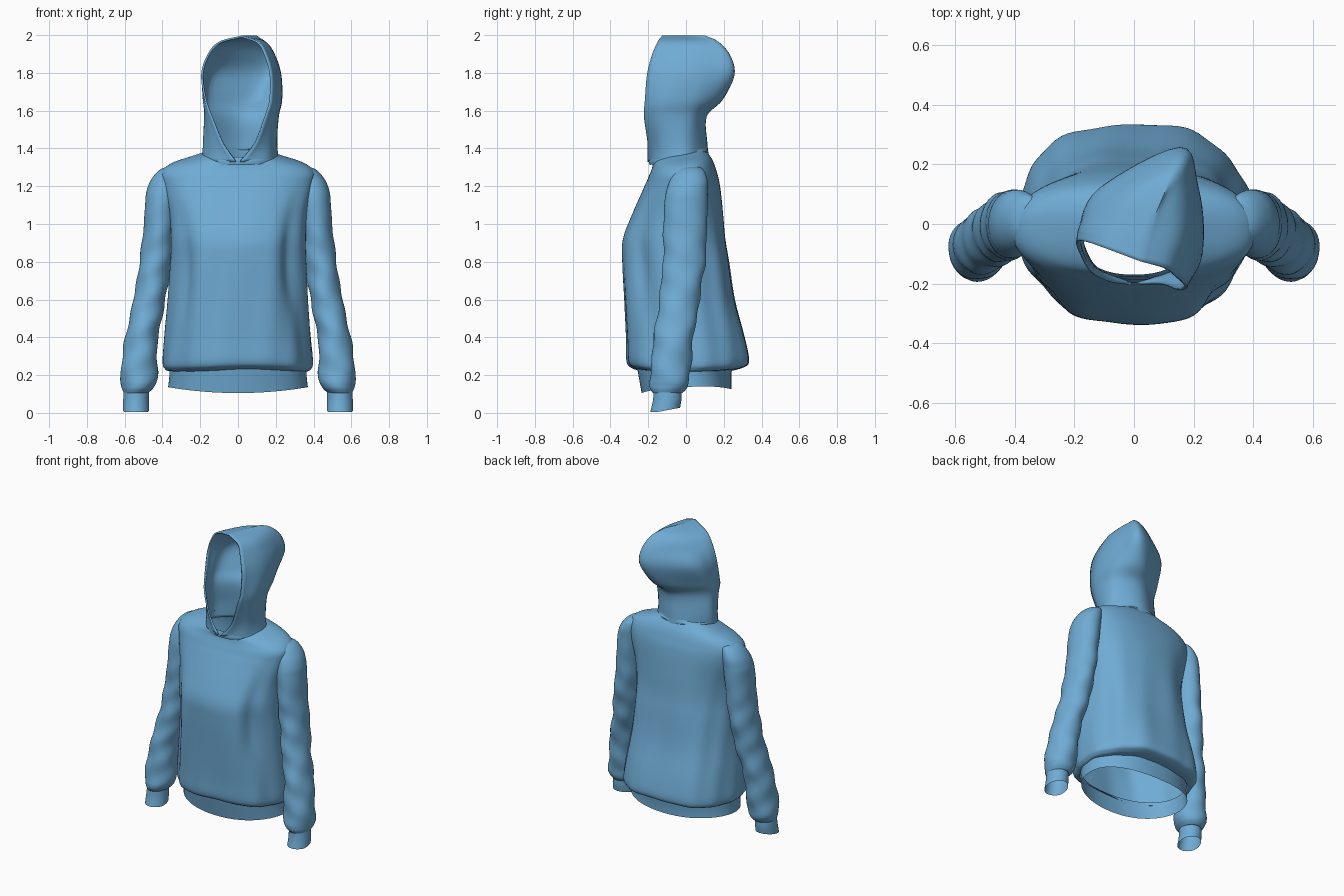
import bpy, bmesh, math
from mathutils import Vector

if "Cube" in bpy.data.objects:
    bpy.data.objects.remove(bpy.data.objects["Cube"])

# Blue cloth
cloth = bpy.data.materials.new("blue_cloth")
cloth.diffuse_color = (0.16, 0.41, 0.66, 1)
cloth.use_nodes = True
cloth.node_tree.nodes["Principled BSDF"].inputs["Base Color"].default_value = cloth.diffuse_color


def spline(rows, n):
    """Resample a list of number tuples with a Catmull-Rom curve, n steps per span."""
    v = [Vector(r) for r in rows]
    v = [v[0] * 2 - v[1]] + v + [v[-1] * 2 - v[-2]]
    out = []
    for i in range(1, len(v) - 2):
        a, b, c, d = v[i - 1:i + 3]
        for k in range(n):
            t = k / n
            out.append(b + (c - a) * (t / 2) + (a * 2 - b * 5 + c * 4 - d) * (t * t / 2)
                       + (b * 3 - a - c * 3 + d) * (t ** 3 / 2))
    return out + [v[-2]]


def loft(name, rings, closed=True, thickness=0):
    """Skin a stack of equally long point rows."""
    bm = bmesh.new()
    vs = [[bm.verts.new(p) for p in ring] for ring in rings]
    n = len(rings[0])
    for lo, hi in zip(vs, vs[1:]):
        for j in range(n if closed else n - 1):
            k = (j + 1) % n
            bm.faces.new((lo[j], lo[k], hi[k], hi[j]))
    bmesh.ops.remove_doubles(bm, verts=bm.verts, dist=0.0005)
    bmesh.ops.recalc_face_normals(bm, faces=bm.faces)
    me = bpy.data.meshes.new(name)
    bm.to_mesh(me)
    bm.free()
    me.materials.append(cloth)
    ob = bpy.data.objects.new(name, me)
    bpy.context.collection.objects.link(ob)
    if thickness:
        mod = ob.modifiers.new("thickness", 'SOLIDIFY')
        mod.thickness = thickness
        mod.offset = 0
    bpy.ops.object.select_all(action='DESELECT')
    ob.select_set(True)
    bpy.context.view_layer.objects.active = ob
    bpy.ops.object.shade_smooth_by_angle(angle=math.radians(50))
    return ob


def oval(cx, cy, z, rx, ry, power=2.0, n=64, fold=None):
    """Superellipse ring; fold(angle, z) scales the radius for cloth folds."""
    pts = []
    for i in range(n):
        a = 2 * math.pi * i / n
        c, s = math.cos(a), math.sin(a)
        f = 1 + (fold(a, z) if fold else 0)
        pts.append(Vector((cx + math.copysign(abs(c) ** (2 / power), c) * rx * f,
                           cy + math.copysign(abs(s) ** (2 / power), s) * ry * f, z)))
    return pts


# Torso: z, half width, front y, back y
torso = [(0.225, .365, -.25, .245), (0.235, .38, -.285, .30), (0.27, .392, -.315, .337),
         (0.40, .382, -.32, .315), (0.60, .365, -.33, .262), (0.80, .355, -.338, .23),
         (0.92, .355, -.333, .21), (1.05, .365, -.285, .197), (1.2, .40, -.22, .18),
         (1.27, .405, -.195, .16), (1.315, .355, -.18, .14), (1.35, .25, -.176, .115),
         (1.37, .185, -.17, .10)]


def bump(x, width):
    return math.exp(-(x / width) ** 2)


def torso_fold(a, z):
    """Soft vertical folds plus a crease below each armhole at the front."""
    fade = max(0, min(1, (1.25 - z) / 0.5))
    crease = (bump(a - math.radians(322), .2) + bump(a - math.radians(218), .2)) * bump(z - .78, .25)
    return fade * (0.016 * math.sin(6 * a + 3 * z) + 0.008 * math.sin(13 * a - 4 * z)) - .10 * crease


rings = []
for z, w, f, b in spline(torso, 5):
    ring = oval(0, (f + b) / 2, z, w, (b - f) / 2, 2.35, 96, torso_fold)
    for p in ring:
        if z > 1.2:
            p.z += (p.y + .04) * 0.2 * (z - 1.2) / 0.17
        if z < 0.4:
            p.z += 0.006 * math.sin(9 * p.x + 1) * (0.4 - z) / 0.2
    rings.append(ring)
loft("torso", rings)

# Ribbed waistband, dipping at the centre front
rings = []
for z, w, f, b in [(.245, .365, -.26, .255), (.19, .362, -.25, .24), (.105, .37, -.235, .24)]:
    ring = oval(0, (f + b) / 2, z, w, (b - f) / 2, 2.2, 96)
    for p in ring:
        p.z += 0.03 * (p.x / w) ** 2 * (.25 - z) / .14 + 0.02 * (p.y > 0) * p.y / .24
    rings.append(ring)
loft("waistband", rings)

# Sleeves and cuffs: z, centre x, centre y, radius x, radius y
sleeve = [(1.31, .33, .02, .01, .02), (1.29, .355, .02, .055, .07), (1.235, .385, .015, .075, .098),
          (1.17, .40, .005, .085, .11), (1.1, .407, 0, .085, .115), (.95, .42, -.005, .083, .115),
          (.8, .437, -.01, .085, .112), (.6, .468, -.035, .085, .107), (.4, .51, -.065, .087, .105),
          (.2, .525, -.085, .097, .105), (.14, .53, -.09, .09, .098), (.11, .537, -.095, .07, .08),
          (.105, .54, -.10, .062, .07)]
cuff = [(.12, .538, -.097, .066, .073), (.06, .54, -.10, .068, .076), (.005, .54, -.11, .07, .079)]


def sleeve_fold(a, z):
    fade = max(0, min(1, (1.15 - z) / 0.4))
    return fade * (0.035 * math.sin(38 * z + 2 * a) + 0.025 * math.sin(23 * z - 3 * a))


for side, label in ((-1, "left"), (1, "right")):
    for name, rows, fold, n in (("sleeve", sleeve, sleeve_fold, 8), ("cuff", cuff, None, 3)):
        rings = [oval(cx, cy, z, rx, ry, 2, 40, fold) for z, cx, cy, rx, ry in spline(rows, n)]
        for ring in rings:
            for p in ring:
                if name == "cuff":
                    p.z += max(0, p.y + .15) * 0.18 * (.12 - p.z) / .11
                p.x *= side
        loft(f"{label}_{name}", rings)

# Hood: each level runs left rim -> back -> right rim; turned and peaked to one side
hood = [
    (1.33, (-.01, -.20), (-.14, -.14), (-.175, -.01), (.01, .12), (.205, .02), (.16, -.14), (.01, -.20)),
    (1.43, (-.08, -.19), (-.15, -.12), (-.17, 0), (.02, .108), (.19, .02), (.18, -.12), (.09, -.20)),
    (1.57, (-.14, -.16), (-.168, -.09), (-.155, 0), (.03, .105), (.19, .04), (.205, -.12), (.145, -.22)),
    (1.66, (-.172, -.11), (-.18, -.05), (-.14, .05), (.09, .19), (.21, .08), (.225, -.1), (.17, -.215)),
    (1.79, (-.19, -.06), (-.175, 0), (-.11, .12), (.15, .252), (.21, .13), (.222, -.05), (.172, -.205)),
    (1.89, (-.16, -.06), (-.14, 0), (-.05, .12), (.15, .23), (.185, .14), (.19, -.03), (.145, -.18)),
    (1.96, (-.10, -.08), (-.07, -.01), (0, .1), (.125, .17), (.145, .11), (.14, -.03), (.105, -.15)),
    (1.993, (.02, -.125), (.04, -.05), (.07, .03), (.1, .1), (.07, .03), (.04, -.05), (.02, -.125))]
levels = []
for z, *pts in hood:
    levels.append([(p.x, p.y, z) for p in spline(pts, 6)])
columns = [spline(col, 6) for col in zip(*levels)]
loft("hood", list(zip(*columns)), closed=False, thickness=0.01)

# Narrow collar seam where the hood is sewn to the neckline
collar = []
for dz, grow in [(-.02, 0), (0, .006), (.02, -.006)]:
    ring = oval(.012, -.04, 1.36 + dz, .188 + grow, .152 + grow, 2.2, 64)
    for p in ring:
        p.z += (p.y + .04) * 0.18
    collar.append(ring)
loft("collar_seam", collar)
